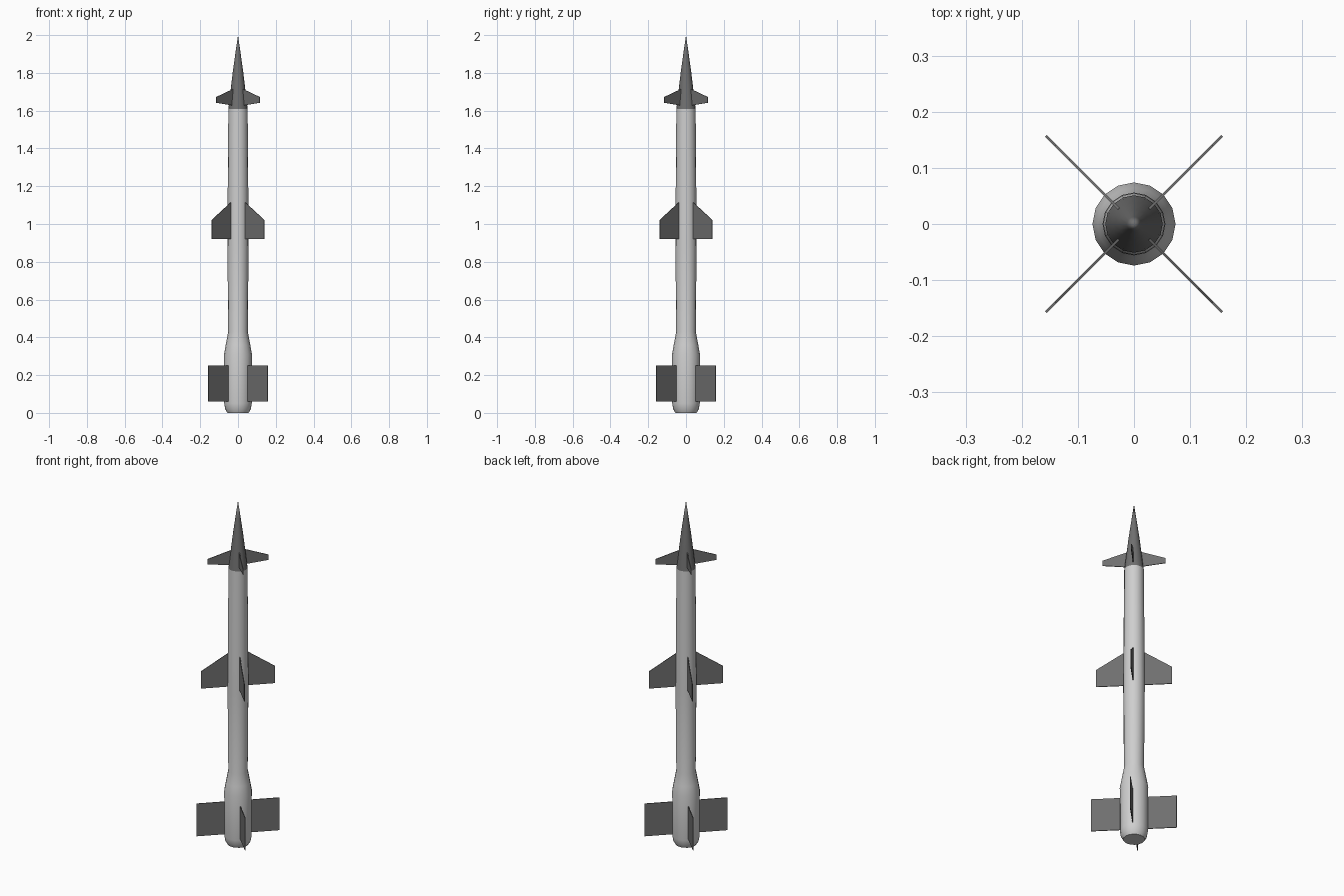
import bpy, bmesh, math
from mathutils import Matrix, Vector

if "Cube" in bpy.data.objects:
    bpy.data.objects.remove(bpy.data.objects["Cube"])

SIDES = 16


def material(name, v):
    m = bpy.data.materials.new(name)
    m.diffuse_color = (v, v, v, 1)
    m.use_nodes = True
    m.node_tree.nodes["Principled BSDF"].inputs["Base Color"].default_value = m.diffuse_color
    return m


LIGHT = material("light_grey", 0.62)
DARK = material("dark_grey", 0.16)


def make_object(name, bm, mat):
    bmesh.ops.recalc_face_normals(bm, faces=bm.faces)
    me = bpy.data.meshes.new(name)
    bm.to_mesh(me)
    bm.free()
    me.materials.append(mat)
    ob = bpy.data.objects.new(name, me)
    bpy.context.collection.objects.link(ob)
    return ob


def lathe(name, profile, mat, angle):
    """Turn a list of (radius, z) around the z axis."""
    bm = bmesh.new()
    verts = [bm.verts.new((r, 0, z)) for r, z in profile]
    edges = [bm.edges.new(p) for p in zip(verts, verts[1:])]
    bmesh.ops.spin(bm, geom=verts + edges, cent=(0, 0, 0), axis=(0, 0, 1),
                   angle=2 * math.pi, steps=SIDES, use_merge=True)
    bmesh.ops.remove_doubles(bm, verts=bm.verts, dist=1e-5)
    ob = make_object(name, bm, mat)
    bpy.ops.object.select_all(action='DESELECT')
    ob.select_set(True)
    bpy.context.view_layer.objects.active = ob
    bpy.ops.object.shade_smooth_by_angle(angle=math.radians(angle))


def fin_set(name, outline, thickness=0.004):
    """Four thin plates on the diagonals; outline is (radial, z)."""
    bm = bmesh.new()
    for k in range(4):
        rot = Matrix.Rotation(math.radians(45 + 90 * k), 4, 'Z')
        rings = [[bm.verts.new(rot @ Vector((r, s * thickness / 2, z))) for r, z in outline]
                 for s in (-1, 1)]
        n = len(outline)
        bm.faces.new(rings[0])
        bm.faces.new(rings[1])
        for i in range(n):
            j = (i + 1) % n
            bm.faces.new((rings[0][i], rings[0][j], rings[1][j], rings[1][i]))
    make_object(name, bm, DARK)


# Main body: booster with rounded base, shoulder and long slim tube
lathe("body", [(0, 0), (0.056, 0), (0.068, 0.02), (0.073, 0.05), (0.074, 0.31),
               (0.065, 0.36), (0.052, 0.43), (0.056, 0.9), (0.055, 1.1),
               (0.051, 1.61), (0, 1.61)], LIGHT, 50)

# Pointed nose
lathe("nose_cone", [(0, 1.61), (0.051, 1.61), (0.039, 1.71), (0.027, 1.81),
                    (0.013, 1.91), (0, 2.0)], DARK, 50)

# Fins
fin_set("tail_fins", [(0.06, 0.06), (0.222, 0.06), (0.222, 0.25), (0.06, 0.25)])
fin_set("middle_fins", [(0.045, 0.92), (0.198, 0.92), (0.198, 1.02), (0.045, 1.12)])
fin_set("nose_fins", [(0.035, 1.627), (0.163, 1.642), (0.163, 1.672), (0.035, 1.715)])
